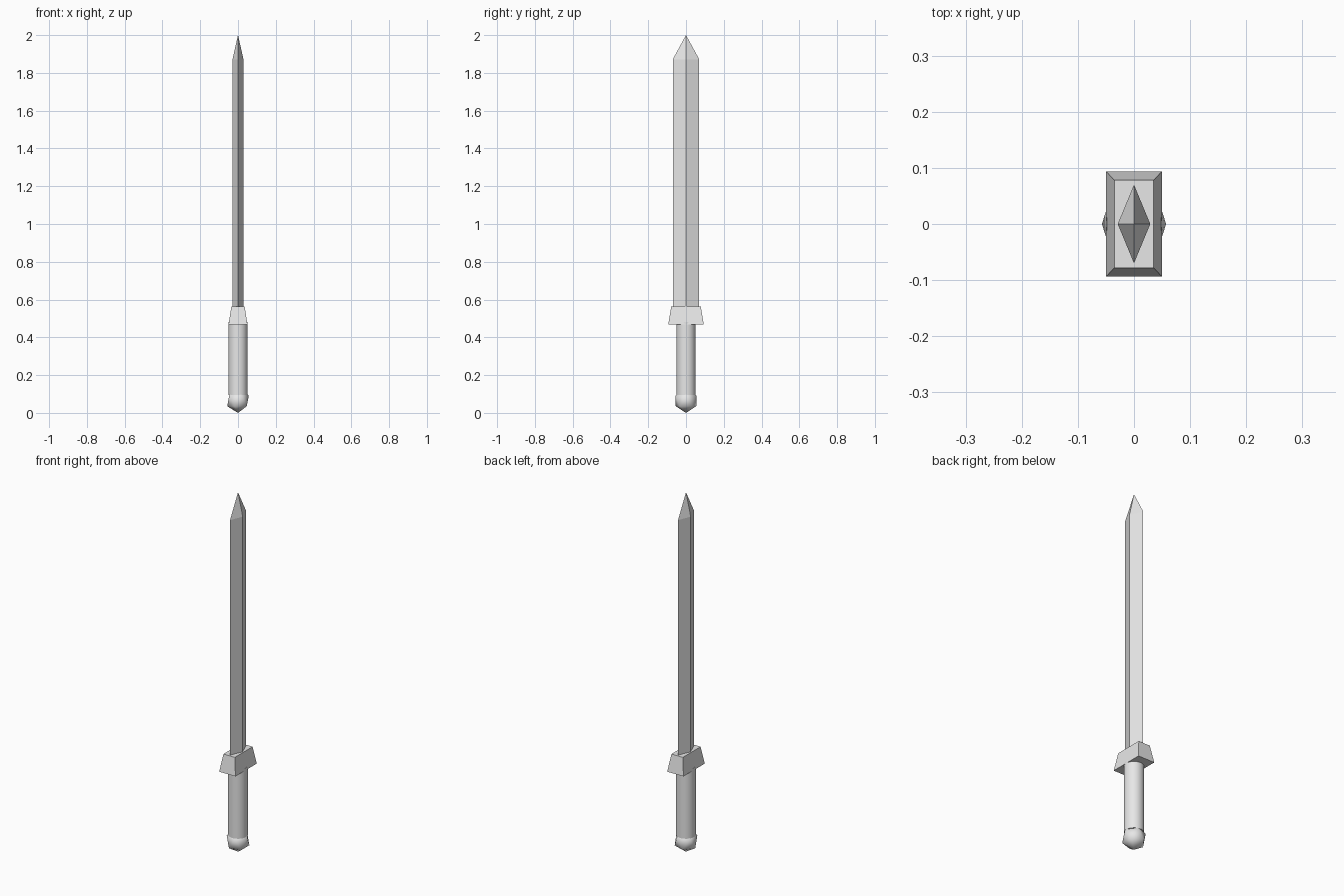
import bpy, bmesh

if "Cube" in bpy.data.objects:
    bpy.data.objects.remove(bpy.data.objects["Cube"])

steel = bpy.data.materials.new("light grey")
steel.diffuse_color = (0.8, 0.8, 0.8, 1)
steel.use_nodes = True
steel.node_tree.nodes["Principled BSDF"].inputs["Base Color"].default_value = steel.diffuse_color


def new_object(name, bm):
    bmesh.ops.recalc_face_normals(bm, faces=bm.faces)
    mesh = bpy.data.meshes.new(name)
    bm.to_mesh(mesh)
    bm.free()
    mesh.materials.append(steel)
    obj = bpy.data.objects.new(name, mesh)
    bpy.context.collection.objects.link(obj)
    return obj


def loft(name, outline, levels):
    """Stack a unit outline at (z, half_x, half_y) levels; zero size is a point."""
    bm = bmesh.new()
    rings = [[bm.verts.new((x * hx, y * hy, z)) for x, y in outline]
             for z, hx, hy in levels]
    n = len(outline)
    for a, b in zip(rings, rings[1:]):
        for i in range(n):
            j = (i + 1) % n
            bm.faces.new((a[i], a[j], b[j], b[i]))
    bm.faces.new(rings[0])
    bm.faces.new(rings[-1])
    bmesh.ops.remove_doubles(bm, verts=bm.verts, dist=1e-5)
    return new_object(name, bm)


def smooth(obj, angle):
    bpy.ops.object.select_all(action='DESELECT')
    obj.select_set(True)
    bpy.context.view_layer.objects.active = obj
    bpy.ops.object.shade_smooth_by_angle(angle=angle)


DIAMOND = [(1, 0), (0, 1), (-1, 0), (0, -1)]
SQUARE = [(1, 1), (-1, 1), (-1, -1), (1, -1)]

# Blade: diamond section ending in a four-sided point
bm = bmesh.new()
base, shoulder = ([bm.verts.new((x * 0.029, y * 0.07, z)) for x, y in DIAMOND]
                  for z in (0.52, 1.872))
tip = bm.verts.new((0, 0, 2.0))
for i in range(4):
    j = (i + 1) % 4
    bm.faces.new((base[i], base[j], shoulder[j], shoulder[i]))
    bm.faces.new((shoulder[i], shoulder[j], tip))
bm.faces.new(base)
new_object("blade", bm)

# Guard: tapered block
loft("guard", SQUARE, [(0.468, 0.05, 0.094), (0.564, 0.035, 0.078)])

# Handle: smooth round grip
bm = bmesh.new()
bmesh.ops.create_cone(bm, cap_ends=True, segments=32, radius1=0.05, radius2=0.05, depth=0.385)
bmesh.ops.translate(bm, verts=bm.verts, vec=(0, 0, 0.095 + 0.385 / 2))
smooth(new_object("handle", bm), 0.6)

# Pommel: smooth-shaded twenty-sided ball
bm = bmesh.new()
bmesh.ops.create_icosphere(bm, subdivisions=1, radius=0.064)
bmesh.ops.translate(bm, verts=bm.verts, vec=(0, 0, 0.064))
smooth(new_object("pommel", bm), 1.0)
